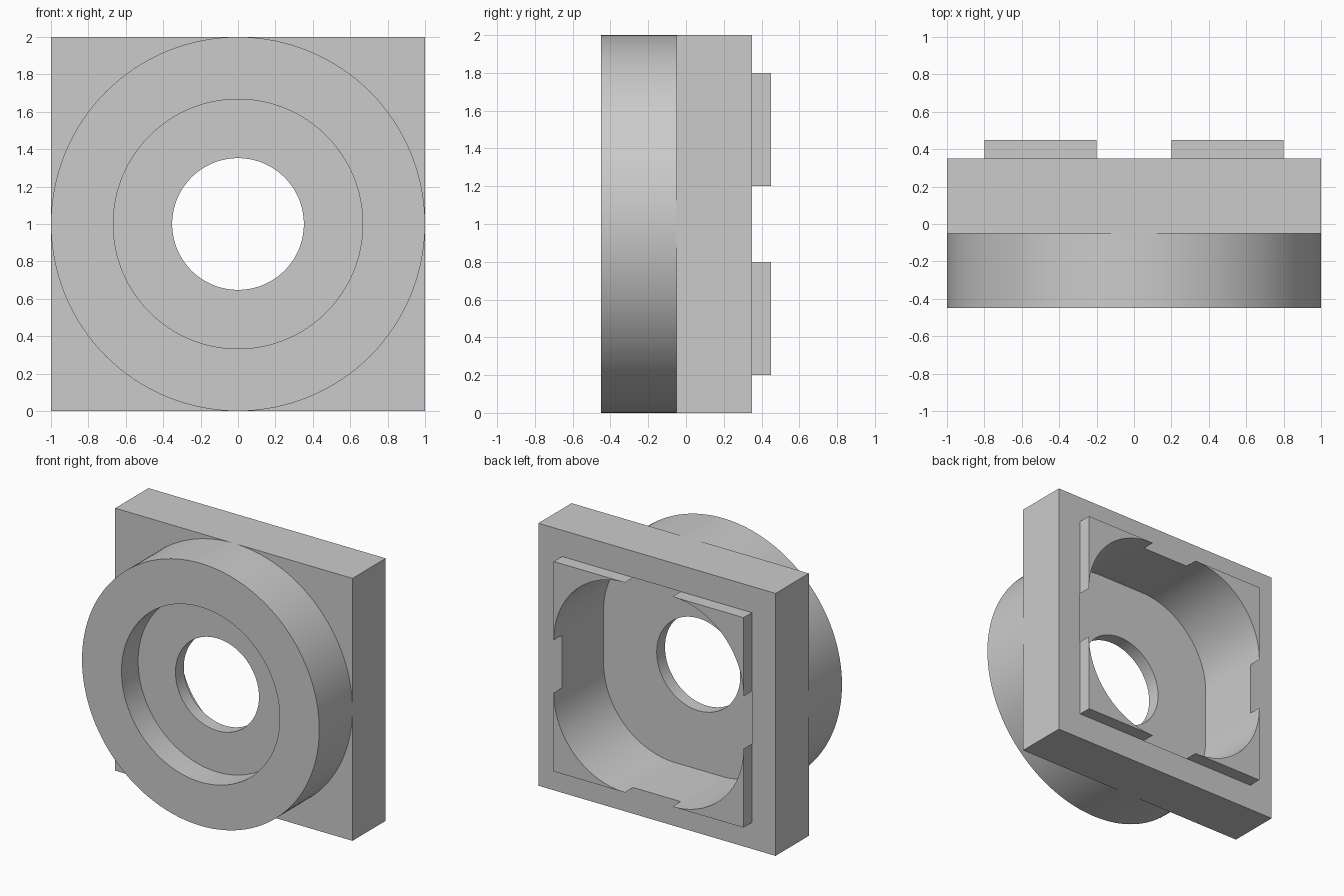
import bpy, bmesh
from math import sin, cos, pi

if "Cube" in bpy.data.objects:
    bpy.data.objects.remove(bpy.data.objects["Cube"], do_unlink=True)

CENTRE_Z = 1.0

grey = bpy.data.materials.new("plain_grey")
grey.use_nodes = True
grey.diffuse_color = (0.6, 0.6, 0.6, 1)
grey.node_tree.nodes["Principled BSDF"].inputs["Base Color"].default_value = (0.6, 0.6, 0.6, 1)


def arc(cx, cz, radius, start, end, steps):
    """Points along an arc, angles in radians."""
    angles = [start + (end - start) * i / steps for i in range(steps + 1)]
    return [(cx + radius * cos(a), cz + radius * sin(a)) for a in angles]


def circle(radius, steps=128):
    return arc(0, 0, radius, 0, 2 * pi, steps)[:-1]


def rounded_square(half, radius):
    c = half - radius
    points = []
    for i, (sx, sz) in enumerate([(1, 1), (-1, 1), (-1, -1), (1, -1)]):
        points += arc(sx * c, sz * c, radius, i * pi / 2, (i + 1) * pi / 2, 32)
    return points


def prism(name, outline, y0, y1):
    """Extrude an x-z outline from y0 to y1."""
    bm = bmesh.new()
    face = bm.faces.new([bm.verts.new((x, y0, z + CENTRE_Z)) for x, z in outline])
    side = bmesh.ops.extrude_face_region(bm, geom=[face])["geom"]
    moved = [g for g in side if isinstance(g, bmesh.types.BMVert)]
    bmesh.ops.translate(bm, verts=moved, vec=(0, y1 - y0, 0))
    bmesh.ops.recalc_face_normals(bm, faces=bm.faces)
    mesh = bpy.data.meshes.new(name)
    bm.to_mesh(mesh)
    bm.free()
    mesh.materials.append(grey)
    obj = bpy.data.objects.new(name, mesh)
    bpy.context.collection.objects.link(obj)
    return obj


def activate(obj):
    bpy.ops.object.select_all(action="DESELECT")
    obj.select_set(True)
    bpy.context.view_layer.objects.active = obj


def cut(target, outline, y0, y1):
    """Remove an extruded outline from the target."""
    cutter = prism("cutter", outline, y0, y1)
    cutter.hide_render = True
    mod = target.modifiers.new("cut", "BOOLEAN")
    mod.operation, mod.solver, mod.object = "DIFFERENCE", "EXACT", cutter
    activate(target)
    bpy.ops.object.modifier_apply(modifier=mod.name)
    bpy.data.objects.remove(cutter, do_unlink=True)


opening = rounded_square(0.8, 0.6)

# Square back plate with a rounded opening
plate = prism("back_plate", [(-1, -1), (1, -1), (1, 1), (-1, 1)], -0.05, 0.35)
cut(plate, opening, -0.5, 0.8)

# Round front flange: front recess, centre hole, back cavity
flange = prism("front_flange", circle(1.0), -0.45, -0.05)
cut(flange, circle(0.667), -0.8, -0.25)
cut(flange, circle(0.352), -0.9, 0.5)
cut(flange, opening, -0.15, 0.5)

parts = [plate, flange]

# Raised corner tabs around the opening
corner = [(0.8, 0.8)] + arc(0.2, 0.2, 0.6, pi / 2, 0, 32)
for sx, side in ((1, "left"), (-1, "right")):
    for sz, level in ((1, "upper"), (-1, "lower")):
        outline = [(sx * x, sz * z) for x, z in corner]
        parts.append(prism(f"{level}_{side}_tab", outline, 0.35, 0.45))

for part in parts:
    activate(part)
    bpy.ops.object.shade_smooth_by_angle(angle=pi / 6)
